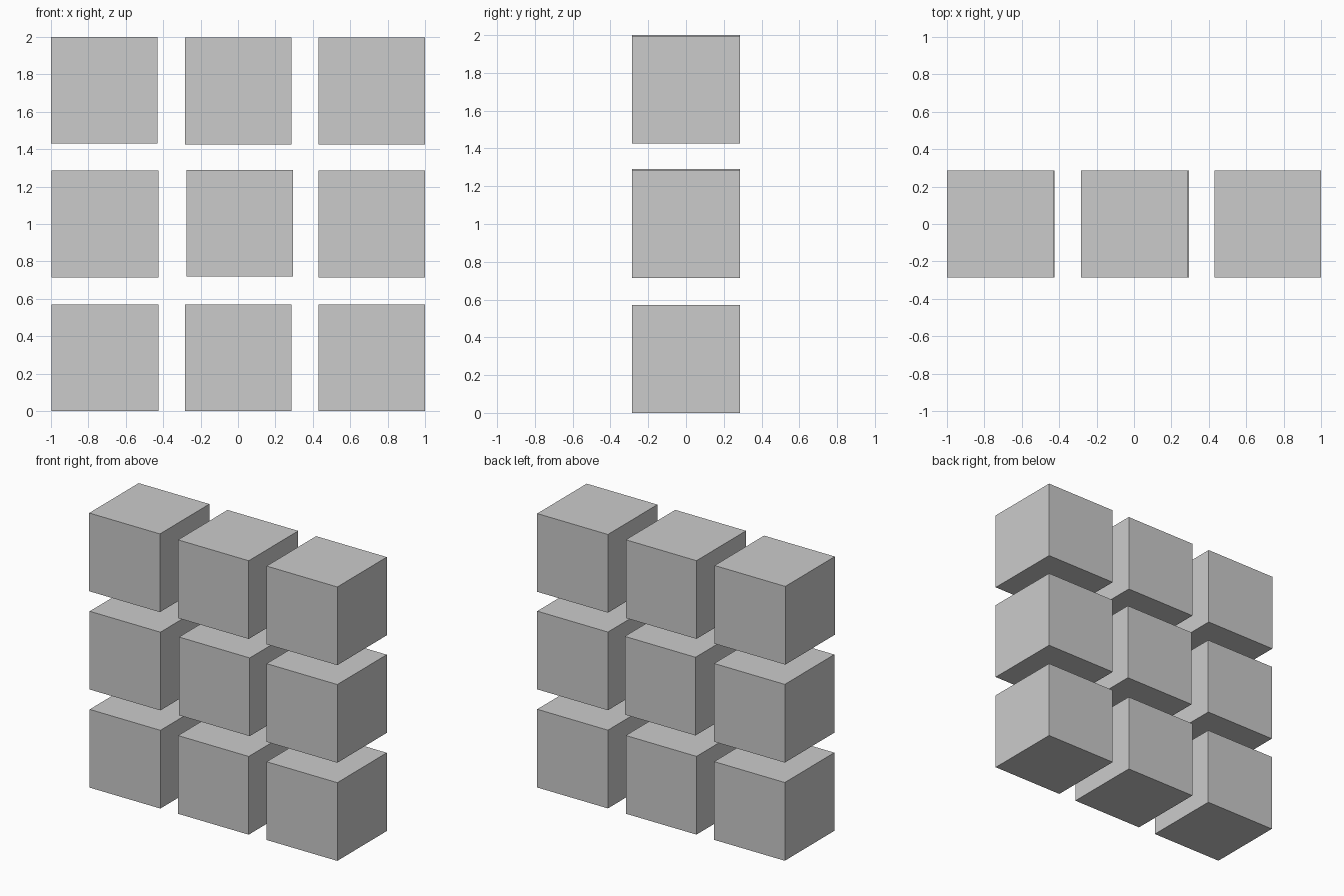
import bpy

if "Cube" in bpy.data.objects:
    bpy.data.objects.remove(bpy.data.objects["Cube"])

SIZE = 0.57
COLS = {"left": -0.711, "middle": 0.001, "right": 0.715}
ROWS = {"bottom": 0.285, "centre": 1.0, "top": 1.711}

# Slightly nudged blocks (x, z offsets)
NUDGE = {("top", "left"): (-0.004, 0.004), ("centre", "middle"): (0.008, 0.005)}

# Three by three wall of separate cubes
for row, z in ROWS.items():
    for col, x in COLS.items():
        dx, dz = NUDGE.get((row, col), (0, 0))
        bpy.ops.mesh.primitive_cube_add(size=SIZE, location=(x + dx, 0, z + dz))
        bpy.context.object.name = f"{row}_{col}_block"
